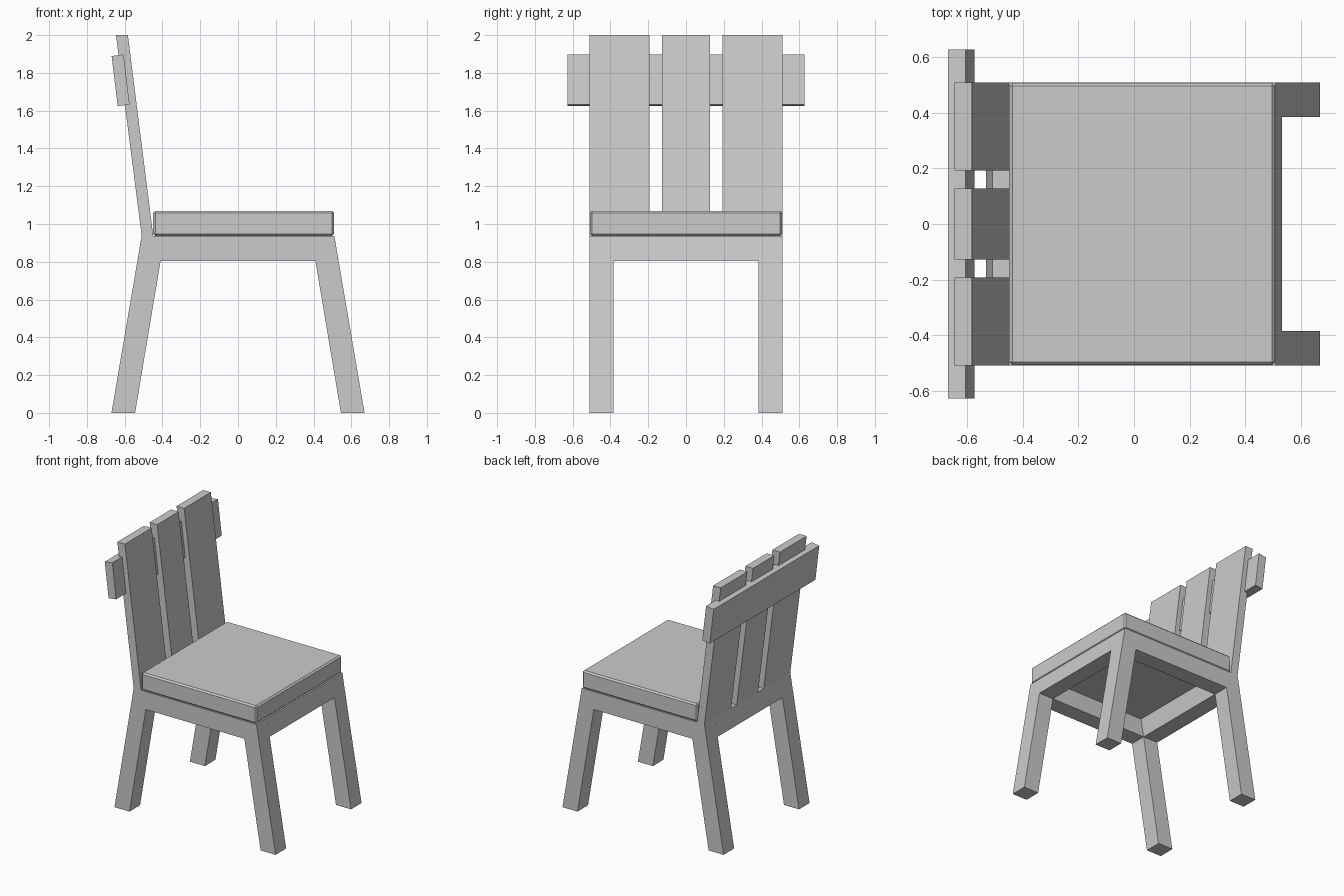
import bpy, bmesh

if "Cube" in bpy.data.objects:
    bpy.data.objects.remove(bpy.data.objects["Cube"])


def prism(name, profile, y0, y1):
    """Extrude an XZ profile from y0 to y1."""
    bm = bmesh.new()
    face = bm.faces.new([bm.verts.new((x, y0, z)) for x, z in profile])
    out = bmesh.ops.extrude_face_region(bm, geom=[face])
    verts = [g for g in out["geom"] if isinstance(g, bmesh.types.BMVert)]
    bmesh.ops.translate(bm, vec=(0, y1 - y0, 0), verts=verts)
    bmesh.ops.recalc_face_normals(bm, faces=bm.faces)
    mesh = bpy.data.meshes.new(name)
    bm.to_mesh(mesh)
    bm.free()
    obj = bpy.data.objects.new(name, mesh)
    bpy.context.collection.objects.link(obj)
    return obj


OUT, IN = 0.51, 0.385          # half width of the frame, inner face of the legs
RAIL_Z, TOP_Z = 0.803, 0.937   # underside and top of the seat frame

# Side frames: splayed front and back legs joined by a side rail
half = [(0.41, RAIL_Z), (0.545, 0), (0.67, 0), (OUT, TOP_Z)]
side = half + [(-x, z) for x, z in reversed(half)]
prism("right_side_frame", side, -OUT, -IN)
prism("left_side_frame", side, IN, OUT)

# Front and back rails, sloped like the legs
for name, s in (("front_rail", 1), ("back_rail", -1)):
    rail = [(0.41, RAIL_Z), (0.533, RAIL_Z), (OUT, TOP_Z), (0.387, TOP_Z)]
    prism(name, [(s * x, z) for x, z in rail], -IN, IN)

# Leaning back slats
slat = [(-0.51, TOP_Z), (-0.449, TOP_Z), (-0.583, 2.0), (-0.646, 2.0)]
for i, (y0, y1) in enumerate([(-OUT, -0.193), (-0.127, 0.127), (0.193, OUT)]):
    prism(f"back_slat_{i + 1}", slat, y0, y1)

# Cross bar behind the slats
bar = [(-0.637, 1.624), (-0.574, 1.632), (-0.606, 1.898), (-0.669, 1.889)]
prism("back_cross_bar", bar, -0.627, 0.627)

# Seat cushion with a narrow chamfer
x0, x1, z1 = -0.449, 0.508, 1.07
seat = prism("seat", [(x0, TOP_Z), (x1, TOP_Z), (x1, z1), (x0, z1)], -0.508, 0.508)
bevel = seat.modifiers.new("chamfer", "BEVEL")
bevel.width = 0.011
bevel.segments = 1
